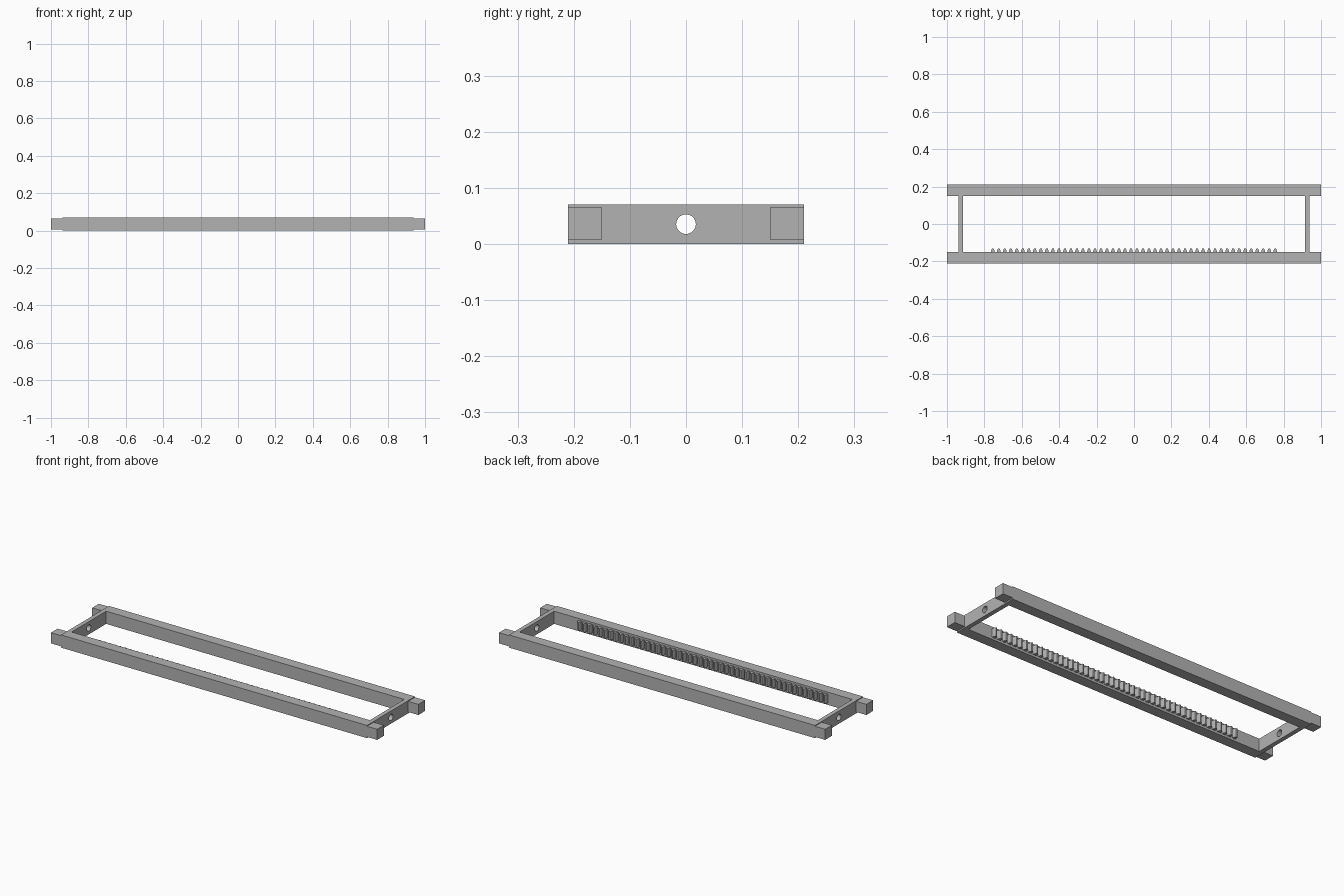
import bpy, bmesh, math

default_cube = bpy.data.objects.get("Cube")
if default_cube:
    bpy.data.objects.remove(default_cube, do_unlink=True)

grey = bpy.data.materials.new("plain grey")
grey.use_nodes = True
colour = (0.45, 0.45, 0.45, 1)
grey.diffuse_color = colour
grey.node_tree.nodes["Principled BSDF"].inputs["Base Color"].default_value = colour

HEIGHT = 0.0705
MID_Z = HEIGHT / 2
INNER, OUTER = 0.151, 0.21      # rail faces, measured from the centre line
PLATE_IN, PLATE_OUT = 0.914, 0.938


def add_object(name, bm):
    bmesh.ops.recalc_face_normals(bm, faces=bm.faces)
    mesh = bpy.data.meshes.new(name)
    bm.to_mesh(mesh)
    bm.free()
    mesh.materials.append(grey)
    obj = bpy.data.objects.new(name, mesh)
    bpy.context.collection.objects.link(obj)
    return obj


def prism(bm, outline, axis, low, high):
    """Extrude a 2D outline along y (outline in x, z) or z (outline in x, y)."""
    def place(a, b, depth):
        return (a, depth, b) if axis == "y" else (a, b, depth)
    face = bm.faces.new([bm.verts.new(place(a, b, low)) for a, b in outline])
    new = bmesh.ops.extrude_face_region(bm, geom=[face])["geom"]
    step = place(0, 0, high - low)
    bmesh.ops.translate(bm, vec=step, verts=[v for v in new if isinstance(v, bmesh.types.BMVert)])


# Long rails with slimmer end tenons
half = [(PLATE_OUT, 0), (PLATE_OUT, 0.007), (1, 0.007),
        (1, 0.066), (PLATE_OUT, 0.066), (PLATE_OUT, HEIGHT)]
profile = half + [(-x, z) for x, z in reversed(half)]
for name, low, high in (("front_rail", -OUTER, -INNER), ("back_rail", INNER, OUTER)):
    bm = bmesh.new()
    prism(bm, profile, "y", low, high)
    add_object(name, bm)

# Round bore through both end plates
bm = bmesh.new()
bmesh.ops.create_cone(bm, cap_ends=True, segments=32, radius1=0.0175, radius2=0.0175, depth=2.2)
cutter = add_object("bore_cutter", bm)
cutter.rotation_euler.y = math.pi / 2
cutter.location.z = MID_Z
cutter.hide_render = True

# End plates joining the rails
for name, side in (("left_plate", 1), ("right_plate", -1)):
    bm = bmesh.new()
    prism(bm, [(side * PLATE_IN, -INNER), (side * PLATE_OUT, -INNER),
               (side * PLATE_OUT, INNER), (side * PLATE_IN, INNER)], "z", 0, HEIGHT)
    plate = add_object(name, bm)
    cut = plate.modifiers.new("bore", "BOOLEAN")
    cut.operation = "DIFFERENCE"
    cut.solver = "EXACT"
    cut.object = cutter
    bpy.context.view_layer.objects.active = plate
    bpy.ops.object.modifier_apply(modifier=cut.name)
    bpy.ops.object.select_all(action="DESELECT")
    plate.select_set(True)
    bpy.ops.object.shade_smooth_by_angle(angle=math.radians(30))
bpy.data.objects.remove(cutter, do_unlink=True)

# Row of tapered rack teeth on the inside of the front rail
bm = bmesh.new()
count, span = 48, 1.51
for i in range(count):
    x = -span / 2 + span * i / (count - 1)
    tooth = [(-0.011, -INNER - 0.002), (0.011, -INNER - 0.002), (0.008, -0.14),
             (0.004, -0.13), (-0.004, -0.13), (-0.008, -0.14)]
    prism(bm, [(x + dx, y) for dx, y in tooth], "z", 0.012, 0.06)
add_object("rack_teeth", bm)
